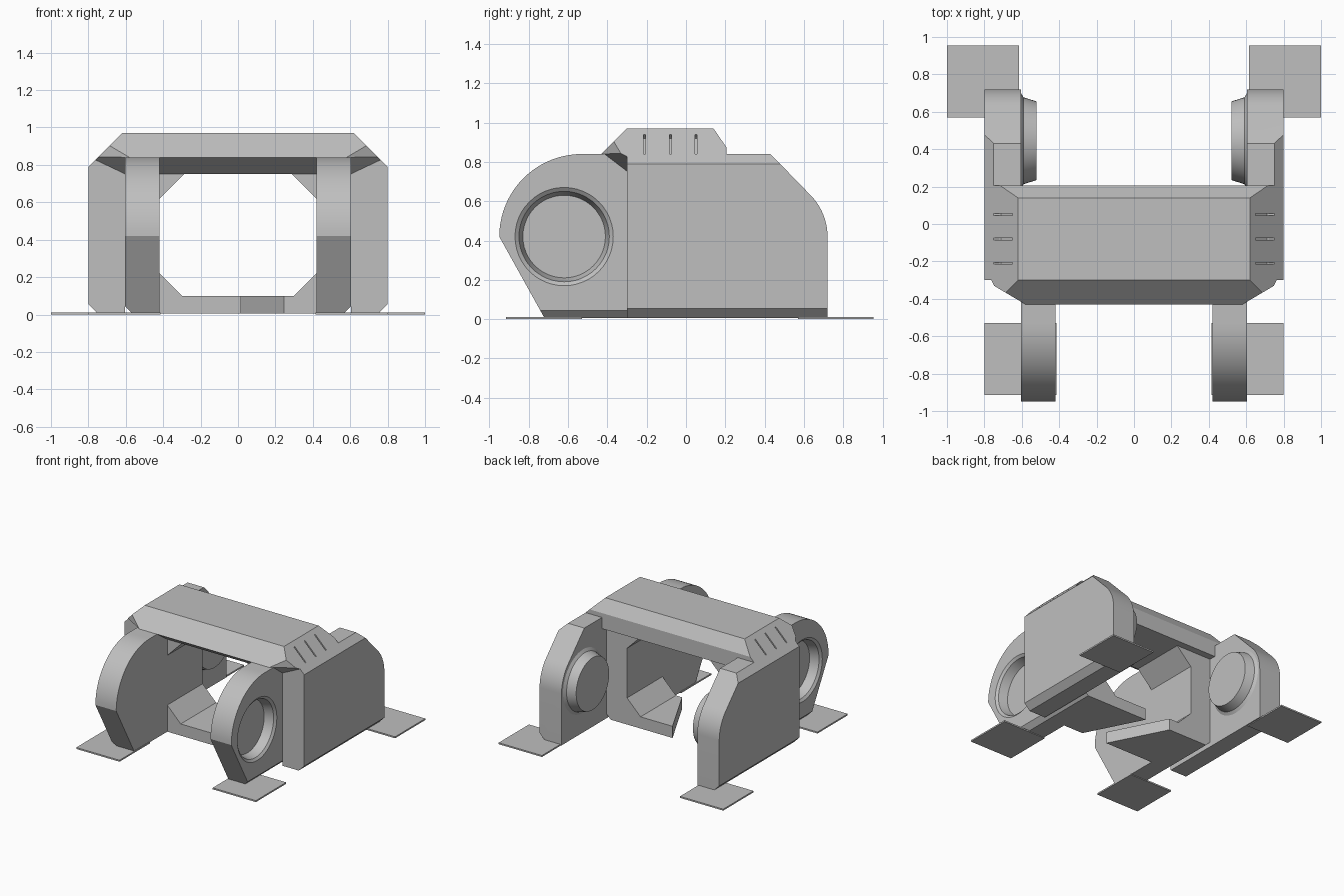
import bpy, bmesh, math
from mathutils import Vector

cube = bpy.data.objects.get("Cube")
if cube:
    bpy.data.objects.remove(cube, do_unlink=True)

GREY = (0.52, 0.52, 0.52, 1)
grey = bpy.data.materials.new("plain_grey")
grey.use_nodes = True
grey.diffuse_color = GREY
grey.node_tree.nodes["Principled BSDF"].inputs["Base Color"].default_value = GREY

# Shared dimensions
BASE = 0.006
PIN_Z = 0.42
INNER, SPLIT, OUTER = 0.42, 0.605, 0.80
FRONT, REAR = -0.30, 0.15


def finish(name, bm, mirror=False):
    bmesh.ops.recalc_face_normals(bm, faces=bm.faces)
    mesh = bpy.data.meshes.new(name)
    bm.to_mesh(mesh)
    bm.free()
    ob = bpy.data.objects.new(name, mesh)
    bpy.context.collection.objects.link(ob)
    mesh.materials.append(grey)
    if mirror:
        ob.modifiers.new("Mirror", "MIRROR").use_mirror_merge = False
    return ob


def prism(points, axis, start, end):
    """Extrude a 2D outline along x, y or z."""
    bm = bmesh.new()
    place = {"x": lambda p: (start, p[0], p[1]),
             "y": lambda p: (p[0], start, p[1]),
             "z": lambda p: (p[0], p[1], start)}[axis]
    face = bm.faces.new([bm.verts.new(place(p)) for p in points])
    new = bmesh.ops.extrude_face_region(bm, geom=[face])["geom"]
    step = Vector([(end - start) * (a == axis) for a in "xyz"])
    bmesh.ops.translate(bm, vec=step, verts=[v for v in new if isinstance(v, bmesh.types.BMVert)])
    return bm


def box(x0, x1, y0, y1, z0, z1):
    return prism([(x0, y0), (x1, y0), (x1, y1), (x0, y1)], "z", z0, z1)


def slice_off(bm, point, normal):
    """Remove everything on the normal side of a plane and close the cut."""
    bmesh.ops.bisect_plane(bm, geom=bm.verts[:] + bm.edges[:] + bm.faces[:],
                           plane_co=point, plane_no=normal, clear_outer=True)
    bmesh.ops.holes_fill(bm, edges=[e for e in bm.edges if e.is_boundary])


def arc(cy, cz, r, a0, a1, steps):
    angles = [math.radians(a0 + (a1 - a0) * i / steps) for i in range(steps + 1)]
    return [(cy + r * math.cos(a), cz + r * math.sin(a)) for a in angles]


def lathe(profile, y):
    """Closed round solid about the pin axis, profile = (x, radius)."""
    bm = bmesh.new()
    count = 48
    rings = [[bm.verts.new((x, *p)) for p in arc(y, PIN_Z, r, 0, 360 - 360 / count, count - 1)]
             for x, r in profile]
    for a, b in zip(rings, rings[1:]):
        for i in range(count):
            j = (i + 1) % count
            bm.faces.new((a[i], a[j], b[j], b[i]))
    bm.faces.new(rings[0])
    bm.faces.new(rings[-1])
    return bm


def cut(ob, cutter):
    """Subtract the cutter from the part, then drop the cutter."""
    cutter.hide_render = True
    mod = ob.modifiers.new("Cut", "BOOLEAN")
    mod.operation, mod.solver, mod.object = "DIFFERENCE", "EXACT", cutter
    bpy.context.view_layer.update()
    graph = bpy.context.evaluated_depsgraph_get()
    mesh = bpy.data.meshes.new_from_object(ob.evaluated_get(graph))
    ob.modifiers.remove(mod)
    ob.data = mesh
    bpy.data.objects.remove(cutter, do_unlink=True)


def smooth(ob):
    bpy.ops.object.select_all(action="DESELECT")
    ob.select_set(True)
    bpy.context.view_layer.objects.active = ob
    bpy.ops.object.shade_smooth_by_angle(angle=math.radians(25))


# Outer side walls with a rounded rear end and bevelled long edges
outline = [(FRONT, BASE), (0.72, BASE)] + arc(0.42, PIN_Z, 0.30, 0, 45, 10) + [(0.43, 0.84), (FRONT, 0.84)]
bm = prism(outline, "x", SPLIT, OUTER)
slice_off(bm, (OUTER, 0, 0.79), (1, 0, 1))
slice_off(bm, (OUTER, 0, 0.055), (1, 0, -1))
smooth(finish("side_wall", bm, True))

# Front lobes, each with a tapered round socket on the outside
outline = [(-0.72, BASE), (REAR, BASE), (REAR, 0.84)] + arc(-0.53, PIN_Z, 0.42, 90, 180, 20)
bm = prism(outline, "x", INNER, SPLIT)
slice_off(bm, (SPLIT, 0, 0.045), (1, 0, -1))
lobe = finish("front_lobe", bm)
socket = lathe([(0.52, 0.21), (0.59, 0.23), (SPLIT, 0.25), (0.65, 0.25)], -0.62)
cut(lobe, finish("socket_cutter", socket))
lobe.modifiers.new("Mirror", "MIRROR").use_mirror_merge = False
smooth(lobe)

# Round bosses on the inside of the rear lobes
boss = lathe([(0.52, 0.21), (0.59, 0.232), (SPLIT, 0.255), (0.63, 0.255)], 0.445)
smooth(finish("rear_boss", boss, True))

# Top bridge with sloped front, bevelled ends and cut-off front corners
outline = [(-0.30, 0.97), (0.14, 0.97), (0.205, 0.875), (0.205, 0.75), (-0.30, 0.75), (-0.43, 0.84)]
bm = prism(outline, "x", -OUTER, OUTER)
for s in (-1, 1):
    slice_off(bm, (s * OUTER, 0, 0.79), (s, 0, 1))
    slice_off(bm, (s * 0.58, -0.43, 0.84), (s * 0.13, -0.22, 0))
    a, b, c = (Vector(p) for p in ((s * 0.78, -0.30, 0.835), (s * 0.60, -0.30, 0.75), (s * 0.58, -0.43, 0.84)))
    n = (b - a).cross(c - a)
    slice_off(bm, a, -n if n.z > 0 else n)
bridge = finish("top_bridge", bm)

# Thin grooves in the bridge's bevelled ends
for y, low in ((-0.21, 0.81), (-0.08, 0.84), (0.05, 0.84)):
    for s in (-1, 1):
        groove = [(s * (1.59 - z + d), z + d) for z, d in
                  ((low, 0.03), (0.94, 0.03), (0.94, -0.02), (low, -0.02))]
        cut(bridge, finish("groove_cutter", prism(groove, "y", y - 0.005, y + 0.005)))

# Corner gussets under the bridge
finish("upper_gusset", prism([(INNER, 0.62), (INNER, 0.76), (0.29, 0.75)], "y", FRONT, REAR), True)

# Lower cross bar in two halves, parted by a slanted slot
for name, s, front_x, rear_x in (("lower_bar_left", 1, 0.245, 0.015), ("lower_bar_right", -1, 0.015, -0.215)):
    outline = [(s * 0.43, BASE), (s * 0.43, 0.23), (s * 0.30, 0.10), (-s * 0.3, 0.10), (-s * 0.3, BASE)]
    bm = prism(outline, "y", FRONT, REAR)
    slice_off(bm, (front_x, FRONT, 0), (-s * (REAR - FRONT), s * (rear_x - front_x), 0))
    finish(name, bm)

# Thin square foot pads
finish("front_foot_pad", box(0.415, 0.80, -0.915, -0.53, 0, 0.012), True)
finish("rear_foot_pad", box(0.615, 1.0, 0.57, 0.955, 0, 0.012), True)
